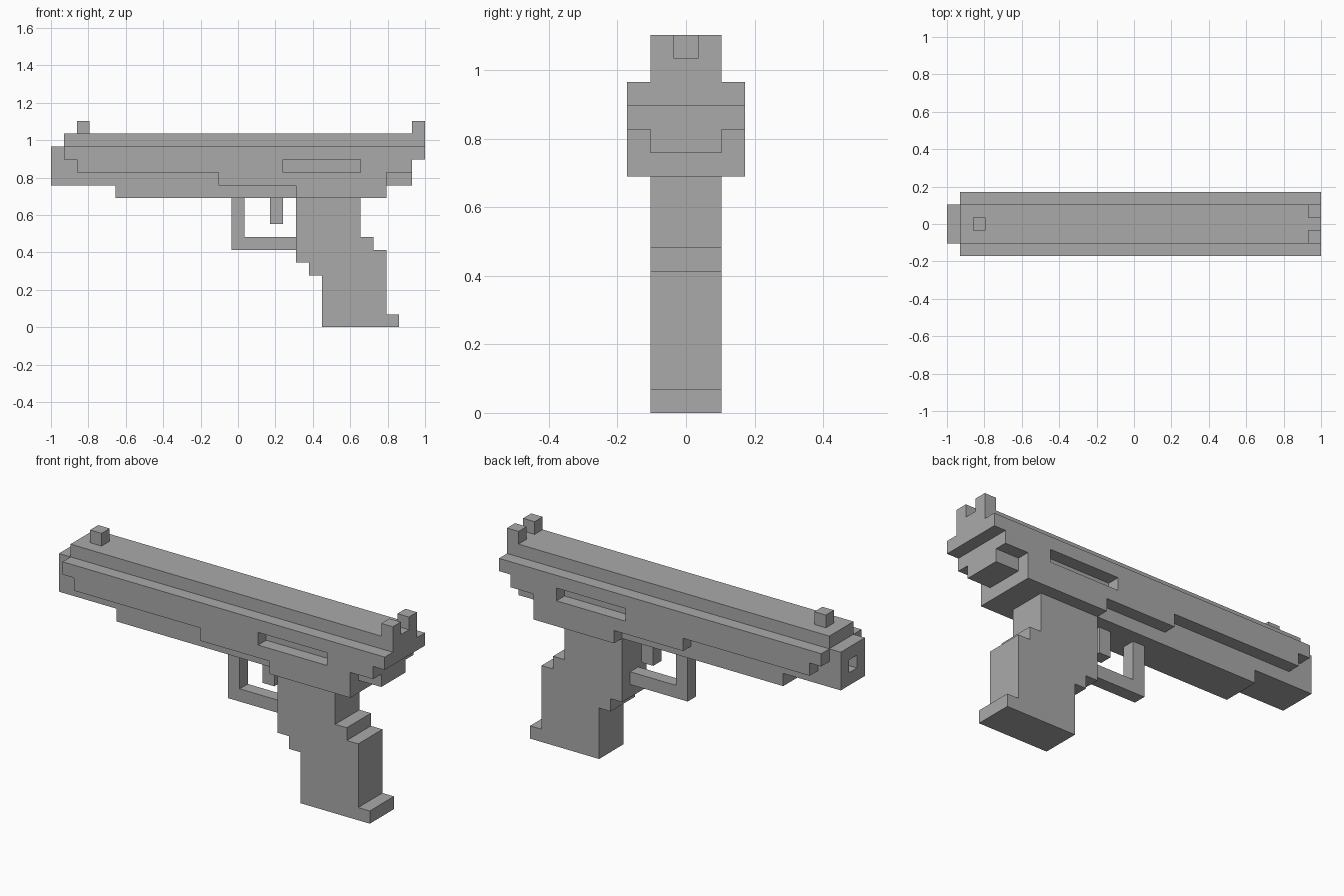
import bpy, bmesh

cube = bpy.data.objects.get("Cube")
if cube:
    bpy.data.objects.remove(cube, do_unlink=True)

U = 2 / 29  # size of one block

grey = bpy.data.materials.new("plain grey")
grey.use_nodes = True
colour = (0.4, 0.4, 0.4, 1)
grey.diffuse_color = colour
grey.node_tree.nodes["Principled BSDF"].inputs["Base Color"].default_value = colour


def slab(name, profile, half_width, centre=0):
    """Extrude a side profile, given in blocks, across the width."""
    bm = bmesh.new()
    y = (centre - half_width) * U
    face = bm.faces.new([bm.verts.new((-1 + i * U, y, k * U)) for i, k in profile])
    grown = bmesh.ops.extrude_face_region(bm, geom=[face])["geom"]
    verts = [v for v in grown if isinstance(v, bmesh.types.BMVert)]
    bmesh.ops.translate(bm, verts=verts, vec=(0, 2 * half_width * U, 0))
    bmesh.ops.recalc_face_normals(bm, faces=bm.faces[:])
    mesh = bpy.data.meshes.new(name)
    bm.to_mesh(mesh)
    bm.free()
    mesh.materials.append(grey)
    obj = bpy.data.objects.new(name, mesh)
    bpy.context.collection.objects.link(obj)
    return obj


def block(name, i0, i1, k0, k1, half_width, centre=0):
    return slab(name, [(i0, k0), (i1, k0), (i1, k1), (i0, k1)], half_width, centre)


def cut(target, cutter):
    """Cut a hole, bake it into the mesh and drop the cutter."""
    mod = target.modifiers.new("hole", "BOOLEAN")
    mod.operation = "DIFFERENCE"
    mod.solver = "EXACT"
    mod.object = cutter
    cutter.hide_render = True
    bpy.context.view_layer.objects.active = target
    bpy.ops.object.modifier_apply(modifier=mod.name)
    bpy.data.objects.remove(cutter, do_unlink=True)


# Wide slide with stepped lower edge and a slot on each side
slide = slab("slide", [(1, 14), (1, 13), (2, 13), (2, 12), (13, 12), (13, 11),
                       (19, 11), (19, 10), (26, 10), (26, 12), (28, 12),
                       (28, 13), (29, 13), (29, 14)], 2.5)
cut(slide, block("slot_cutter", 18, 24, 12, 13, 4))

# Narrow frame, running through the slide and forming its top ridge
slab("frame", [(1, 15), (1, 11), (5, 11), (5, 10), (26, 10), (26, 11),
               (28, 11), (28, 13), (29, 13), (29, 15)], 1.5)

# Muzzle with square bore
muzzle = block("muzzle", 0, 1, 11, 14, 1.5)
cut(muzzle, block("bore_cutter", -1, 2, 12, 13, 0.5))

# Sights
block("front_sight", 2, 3, 15, 16, 0.5)
for side, name in ((-1, "rear_sight_right"), (1, "rear_sight_left")):
    block(name, 28, 29, 15, 16, 0.5, side)

# Stepped grip
slab("grip", [(19, 10), (19, 5), (20, 5), (20, 4), (21, 4), (21, 0), (27, 0),
              (27, 1), (26, 1), (26, 6), (25, 6), (25, 7), (24, 7), (24, 10)], 1.5)

# Trigger and guard
block("trigger", 17, 18, 8, 10, 0.5)
slab("trigger_guard", [(14, 10), (14, 6), (19, 6), (19, 7), (15, 7), (15, 10)], 0.5)
